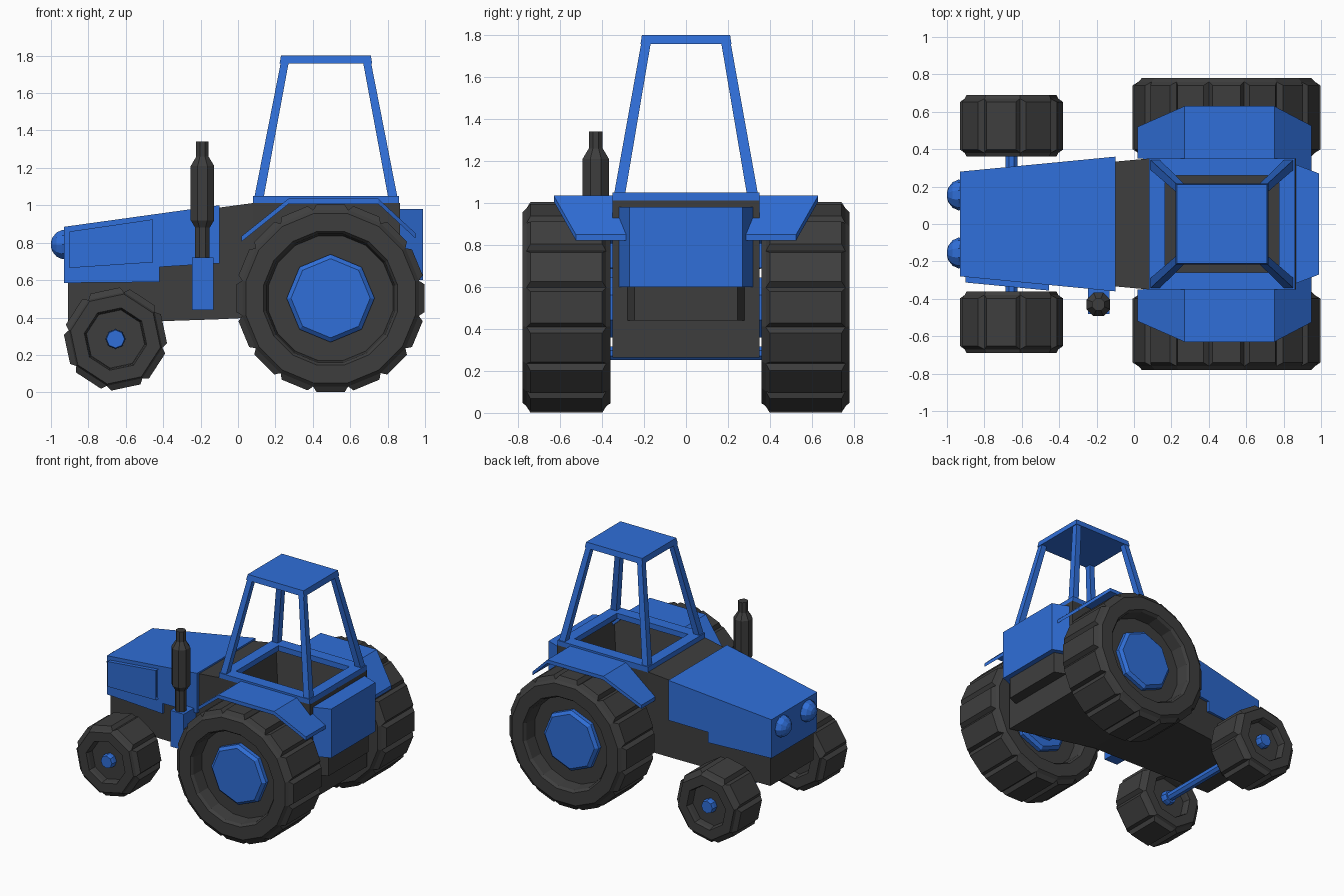
import bpy, bmesh, math
from mathutils import Matrix

if "Cube" in bpy.data.objects:
    bpy.data.objects.remove(bpy.data.objects["Cube"])


def material(name, rgb):
    m = bpy.data.materials.new(name)
    m.diffuse_color = (*rgb, 1)
    m.use_nodes = True
    m.node_tree.nodes["Principled BSDF"].inputs["Base Color"].default_value = m.diffuse_color
    return m


BLUE = material("blue paint", (0.029, 0.158, 0.69))
DARK = material("dark grey", (0.048, 0.048, 0.048))


def finish(name, bm, mat, mirror=False):
    me = bpy.data.meshes.new(name)
    bmesh.ops.recalc_face_normals(bm, faces=bm.faces)
    bm.to_mesh(me)
    bm.free()
    me.materials.append(mat)
    ob = bpy.data.objects.new(name, me)
    bpy.context.collection.objects.link(ob)
    if mirror:
        mod = ob.modifiers.new("mirror", 'MIRROR')
        mod.use_axis = (False, True, False)
    return ob


def loft(rings, cap=True):
    """Join rings of points with quads."""
    bm = bmesh.new()
    vs = [[bm.verts.new(p) for p in r] for r in rings]
    n = len(rings[0])
    for a, b in zip(vs, vs[1:]):
        for i in range(n):
            j = (i + 1) % n
            bm.faces.new((a[i], a[j], b[j], b[i]))
    if cap:
        bm.faces.new(vs[0])
        bm.faces.new(vs[-1])
    bmesh.ops.recalc_face_normals(bm, faces=bm.faces)
    return bm


def turned(profile, n, axis, center, rot=0.0):
    """Solid of revolution from (radius, height) pairs about y or z."""
    rings = []
    for r, h in profile:
        ring = []
        for k in range(n):
            a = 2 * math.pi * (k + 0.5) / n + rot
            c, s = r * math.cos(a), r * math.sin(a)
            ring.append((c, h, s) if axis == 'y' else (c, s, h))
        rings.append(ring)
    bm = loft(rings)
    bmesh.ops.translate(bm, verts=bm.verts, vec=center)
    return bm


def rect(x0, x1, y0, y1, z):
    return [(x0, y0, z), (x1, y0, z), (x1, y1, z), (x0, y1, z)]


def box(name, x0, x1, y0, y1, z0, z1, mat):
    return finish(name, loft([rect(x0, x1, y0, y1, z0), rect(x0, x1, y0, y1, z1)]), mat)


# chassis: cross-sections along x (x, half width, bottom, top), with open cab well
sections = [(-0.91, 0.265, 0.36, 0.60), (-0.42, 0.31, 0.38, 0.68),
            (-0.12, 0.332, 0.39, 0.985), (0.08, 0.35, 0.40, 1.012), (0.865, 0.35, 0.265, 1.012)]
bm = loft([[(x, -w, b), (x, w, b), (x, w, t), (x, -w, t)] for x, w, b, t in sections])
well = [f for f in bm.faces if f.normal.z > 0.9 and f.calc_center_median().x > 0.3]
bmesh.ops.inset_region(bm, faces=well, thickness=0.08)
bmesh.ops.translate(bm, verts=list({v for f in well for v in f.verts}), vec=(0, 0, -0.3))
finish("chassis", bm, DARK)


# hood: side profile, widening to the rear
def hood_w(x):
    return 0.28 + 0.08 * (x + 0.93) / 0.83


hood = [(-0.93, 0.585), (-0.42, 0.59), (-0.42, 0.67), (-0.10, 0.69), (-0.10, 1.0), (-0.93, 0.885)]
finish("hood", loft([[(x, s * hood_w(x), z) for x, z in hood] for s in (-1, 1)]), BLUE)

# side panel with sunk middle, on one side only
panel = [(-0.90, 0.665), (-0.455, 0.695), (-0.455, 0.925), (-0.90, 0.86)]
bm = loft([[(x, -hood_w(x) + 0.01, z) for x, z in panel],
           [(x, -hood_w(x) - 0.03, z) for x, z in panel]])
outer = [min(bm.faces, key=lambda f: f.calc_center_median().y)]
bmesh.ops.inset_region(bm, faces=outer, thickness=0.015, depth=-0.012)
finish("side_panel", bm, BLUE)

# headlights
dome = [(0.08, 0.02), (0.082, -0.01), (0.068, -0.04), (0.04, -0.062), (0.015, -0.07)]
bm = turned(dome, 10, 'z', (0, 0, 0))
bmesh.ops.rotate(bm, verts=bm.verts, matrix=Matrix.Rotation(math.pi / 2, 3, 'Y'))
bmesh.ops.translate(bm, verts=bm.verts, vec=(-0.93, 0.155, 0.79))
finish("headlights", bm, BLUE, True)

# exhaust
finish("exhaust_pipe", turned([(0.042, 0.70), (0.042, 0.88), (0.068, 0.92), (0.068, 1.21),
                               (0.036, 1.26), (0.036, 1.34)], 8, 'z', (-0.19, -0.43, 0)), DARK)
box("exhaust_foot", -0.245, -0.13, -0.48, -0.325, 0.44, 0.72, BLUE)

# rear box and hitch block
finish("rear_box", loft([[(0.855, -0.322, z), (0.99, -0.27, z), (0.99, 0.27, z), (0.855, 0.322, z)]
                         for z in (0.60, 0.98)]), BLUE)
finish("hitch_block", loft([[(0.86, -0.28, z), (0.95, -0.245, z), (0.95, 0.245, z), (0.86, 0.28, z)]
                            for z in (0.44, 0.61)]), DARK)

# cab base frame
outer = [rect(0.08, 0.86, -0.35, 0.35, z) for z in (1.008, 1.05)]
inner = [rect(0.165, 0.775, -0.26, 0.26, z) for z in (1.05, 1.008)]
finish("cab_base", loft(outer + inner + outer[:1], cap=False), BLUE)

# cab posts and roof
for name, x0, x1, d in (("front_posts", 0.085, 0.232, 1), ("rear_posts", 0.855, 0.708, -1)):
    finish(name, loft([rect(x0, x0 + d * 0.05, 0.345, 0.292, 1.03),
                       rect(x1, x1 + d * 0.042, 0.21, 0.165, 1.78)]), BLUE, True)
finish("cab_roof", loft([rect(0.222, 0.718, -0.217, 0.217, 1.757),
                         rect(0.23, 0.71, -0.21, 0.21, 1.80)]), BLUE)

# fenders: bent sheet (x, top z, inner y, outer y)
sheet = [(0.02, 0.835, 0.35, 0.52), (0.27, 1.035, 0.34, 0.63),
         (0.75, 1.035, 0.34, 0.63), (0.95, 0.85, 0.28, 0.525)]
finish("fenders", loft([[(x, a, z - 0.028), (x, b, z - 0.028), (x, b, z), (x, a, z)]
                        for x, z, a, b in sheet]), BLUE, True)


# wheels: turned tyre, lugs raised from every tread face
def tyre(name, center, n, apothem, half, rim, depth, lug, rot):
    k = 1 / math.cos(math.pi / n)
    side = [(rim * 0.93, half - depth), (rim * 0.96, half - 0.02), (rim, half),
            (apothem * 0.96 * k, half), (apothem * k, half - 0.02)]
    bm = turned(side + [(r, -y) for r, y in reversed(side)], n, 'y', center, rot)
    tread = [f for f in bm.faces if len(f.verts) == 4
             and abs(f.calc_center_median().y - center[1]) < 0.001]
    bmesh.ops.inset_individual(bm, faces=tread, thickness=lug, depth=0.03)
    finish(name, bm, DARK, True)


def hub(name, center, r, half, n):
    finish(name, turned([(r * 0.9, -half), (r, -half + 0.02), (r, half - 0.02), (r * 0.9, half)],
                        n, 'y', center, math.pi / n), BLUE, True)


REAR = (0.495, 0.57, 0.503)
FRONT = (-0.655, 0.525, 0.285)
tyre("rear_tyres", REAR, 16, 0.472, 0.21, 0.365, 0.11, 0.027, 0)
tyre("front_tyres", FRONT, 8, 0.235, 0.165, 0.17, 0.06, 0.025, math.radians(12))
hub("rear_hubs", REAR, 0.235, 0.15, 8)
hub("front_hubs", FRONT, 0.053, 0.155, 8)

# axles
for name, c, r, half in (("front_axle", FRONT, 0.035, 0.6), ("rear_axle", REAR, 0.155, 0.45)):
    finish(name, turned([(r, -half), (r, half)], 8, 'y', (c[0], 0, c[2])), BLUE)
